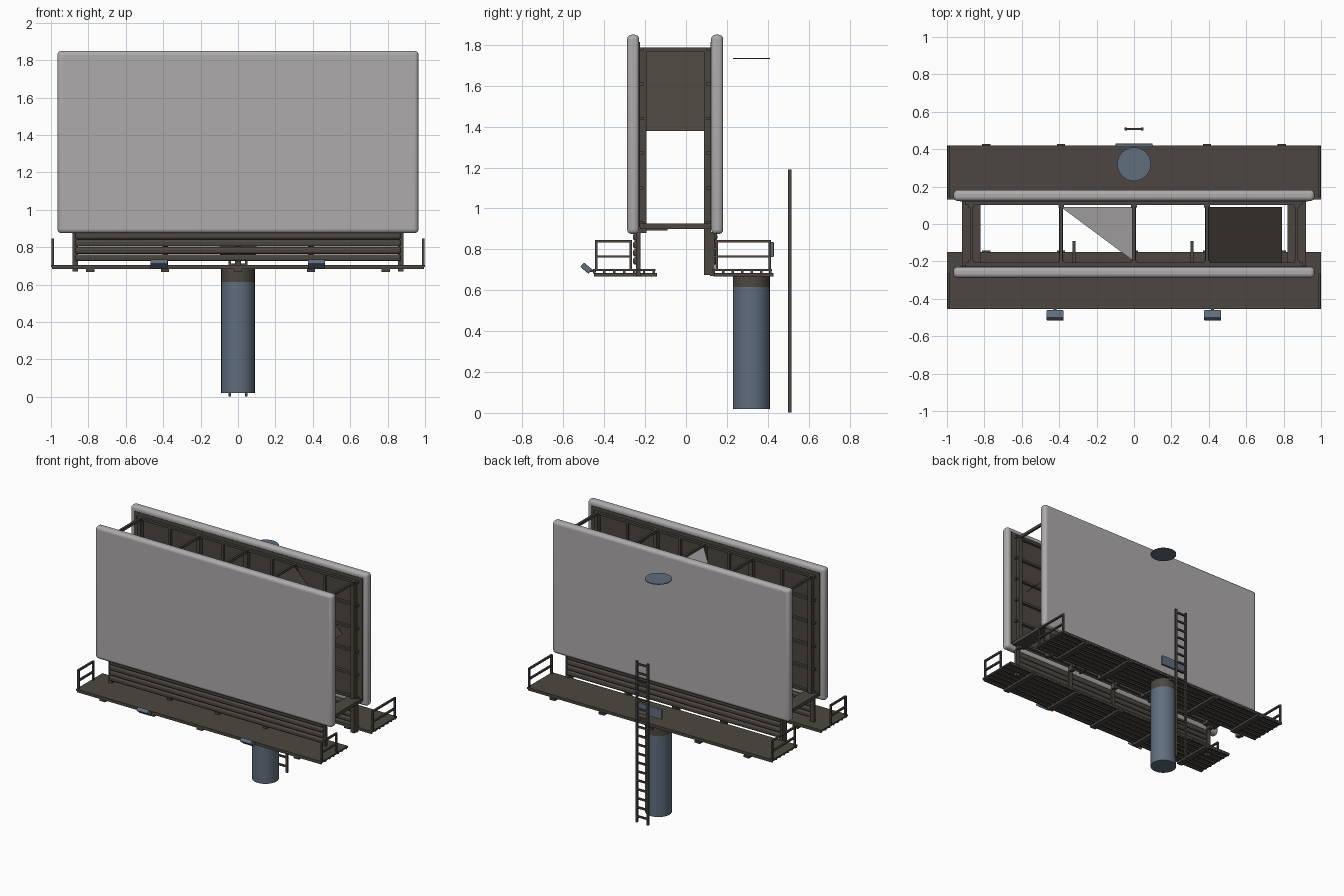
import bpy, bmesh, math
from mathutils import Matrix, Vector

if "Cube" in bpy.data.objects:
    bpy.data.objects.remove(bpy.data.objects["Cube"])


def mat(name, c):
    m = bpy.data.materials.new(name)
    m.diffuse_color = (*c, 1)
    m.use_nodes = True
    m.node_tree.nodes["Principled BSDF"].inputs["Base Color"].default_value = m.diffuse_color
    return m


GREY = mat("panel grey", (0.42, 0.405, 0.41))
BROWN = mat("dark brown steel", (0.072, 0.062, 0.05))
BLUE = mat("blue grey paint", (0.115, 0.155, 0.205))


def finish(name, bm, m, bevel=0, seg=2):
    me = bpy.data.meshes.new(name)
    bm.to_mesh(me)
    bm.free()
    ob = bpy.data.objects.new(name, me)
    bpy.context.collection.objects.link(ob)
    me.materials.append(m)
    if bevel:
        b = ob.modifiers.new("bevel", 'BEVEL')
        b.width, b.segments = bevel, seg
    return ob


def smooth(ob):
    bpy.ops.object.select_all(action='DESELECT')
    ob.select_set(True)
    bpy.context.view_layer.objects.active = ob
    bpy.ops.object.shade_smooth_by_angle(angle=math.radians(40))


def boxes(name, spans, m, bevel=0, seg=2):
    """One object from boxes given as (x0, x1, y0, y1, z0, z1)."""
    bm = bmesh.new()
    for x0, x1, y0, y1, z0, z1 in spans:
        M = Matrix.Translation(((x0+x1)/2, (y0+y1)/2, (z0+z1)/2)) @ \
            Matrix.Diagonal((x1-x0, y1-y0, z1-z0, 1))
        bmesh.ops.create_cube(bm, size=1, matrix=M)
    return finish(name, bm, m, bevel, seg)


def cylinder(name, x, y, z0, z1, r, m):
    bm = bmesh.new()
    bmesh.ops.create_cone(bm, cap_ends=True, segments=32, radius1=r, radius2=r,
                          depth=z1-z0, matrix=Matrix.Translation((x, y, (z0+z1)/2)))
    ob = finish(name, bm, m)
    smooth(ob)
    return ob


def plate(name, pts, m):
    bm = bmesh.new()
    f = bm.faces.new([bm.verts.new(p) for p in pts])
    bmesh.ops.solidify(bm, geom=[f], thickness=0.004)
    return finish(name, bm, m)


XS = (-0.79, -0.39, 0, 0.39, 0.79)
POSTS = (-0.87, -0.39, 0, 0.39, 0.87)

# the two sides: name, panel outer/inner y, inward direction, walkway span, end rail span
SIDES = (("front", -0.288, -0.229, 1, -0.455, -0.15, -0.44, -0.27),
         ("back", 0.182, 0.123, -1, 0.13, 0.42, 0.15, 0.41))


def ys(a, b):
    return (min(a, b), max(a, b))


for side, yo, yi, d, w0, w1, r0, r1 in SIDES:
    # display panel, rounded all round
    smooth(boxes(side + "_panel", [(-0.965, 0.965, *ys(yo, yi), 0.875, 1.85)], GREY, 0.022, 4))

    # brown backing with horizontal and vertical ribs
    back = [(-0.93, 0.93, *ys(yi - d*0.005, yi + d*0.003), 0.91, 1.815)]
    back += [(-0.9, 0.9, *ys(yi, yi + d*0.022), z - 0.008, z + 0.008)
             for z in (0.93, 1.1, 1.27, 1.44, 1.61, 1.78)]
    back += [(x - 0.008, x + 0.008, *ys(yi, yi + d*0.018), 0.92, 1.78)
             for x in (-0.63, -0.2, 0.2, 0.63)]
    boxes(side + "_panel_backing", back, BROWN)

    # uprights behind the panel
    low = 0.675 if side == "back" else 0.88
    boxes(side + "_uprights", [(x - 0.015, x + 0.015, *ys(yi, yi + d*0.035), low, 1.785)
                               for x in POSTS], BROWN)

    # louvred skirt under the panel
    ym = yi - d*0.016
    skirt = [(-0.87, 0.87, ym - 0.014, ym + 0.014, 0.725 + i*0.039, 0.762 + i*0.039)
             for i in range(4)]
    smooth(boxes(side + "_louvres", skirt, BROWN, 0.012, 3))
    boxes(side + "_louvre_posts", [(x - 0.015, x + 0.015, *ys(ym, yi + d*0.006), 0.67, 0.885)
                                   for x in POSTS], BROWN)

    # walkway deck, long bars under it and cross brackets
    deck = [(-1, 1, w0, w1, 0.693, 0.705)]
    for i in range(7):
        y = w0 + 0.007 + i*(w1 - w0 - 0.014)/6
        deck.append((-0.995, 0.995, y - 0.006, y + 0.006, 0.683, 0.694))
    boxes(side + "_walkway", deck, BROWN)
    boxes(side + "_walkway_brackets", [(x - 0.022, x + 0.022, w0 + 0.005, w1 + 0.008, 0.667, 0.684)
                                       for x in XS], BROWN)

    # end railings
    rails = []
    for s in (-1, 1):
        x0, x1 = s*0.99 - 0.007, s*0.99 + 0.007
        for y in (r0, r1):
            rails.append((x0, x1, y - 0.006, y + 0.006, 0.7, 0.845))
        for z in (0.765, 0.84):
            rails.append((x0, x1, r0, r1, z - 0.006, z + 0.006))
    boxes(side + "_railings", rails, BROWN)

# cross beams joining the two frames
beams = []
for x in POSTS:
    beams.append((x - 0.008, x + 0.008, -0.225, 0.12, 1.768, 1.788))
    w = 0.05 if abs(x) > 0.8 else 0.01
    beams.append((x - w, x + w, -0.225, 0.12, 0.9, 0.926))
boxes("cross_beams", beams, BROWN)
boxes("short_struts", [(x - 0.008, x + 0.008, -0.22, -0.09, 0.893, 0.903)
                       for x in (-0.32, 0.31)], BROWN)

# sloping brace plates between the frames
plate("brace_plate", [(0.39, -0.225, 1.78), (0.79, -0.225, 1.38),
                      (0.79, 0.09, 1.38), (0.39, 0.09, 1.78)], BROWN)
plate("corner_brace_plate", [(-0.39, 0.09, 1.38), (0, -0.2, 1.78), (0, 0.09, 1.78)], GREY)

# pillar with brown collar and separate cap disc
cylinder("pillar", 0, 0.32, 0.02, 0.615, 0.09, BLUE)
cylinder("pillar_collar", 0, 0.32, 0.615, 0.685, 0.09, BROWN)
cylinder("cap_disc", 0, 0.32, 1.73, 1.735, 0.09, BLUE)

# ladder
ladder = [(s*0.045 - 0.007, s*0.045 + 0.007, 0.5, 0.516, 0.003, 1.19) for s in (-1, 1)]
ladder += [(-0.045, 0.045, 0.502, 0.513, 0.04 + i*0.066, 0.053 + i*0.066) for i in range(18)]
boxes("ladder", ladder, BROWN)

# floodlights and the rear box
for i, x in enumerate((-0.422, 0.42)):
    lamp = boxes("floodlight_%d" % i, [(-0.046, 0.046, -0.026, 0.026, -0.014, 0.014)], BLUE, 0.004)
    lamp.location = (x, -0.488, 0.708)
    lamp.rotation_euler = (math.radians(-40), 0, 0)
boxes("floodlight_arms", [(x - 0.008, x + 0.008, -0.48, -0.44, 0.69, 0.702)
                          for x in (-0.422, 0.42)], BROWN)
boxes("rear_box", [(-0.1, 0.1, 0.411, 0.43, 0.762, 0.835)], BLUE, 0.004)
